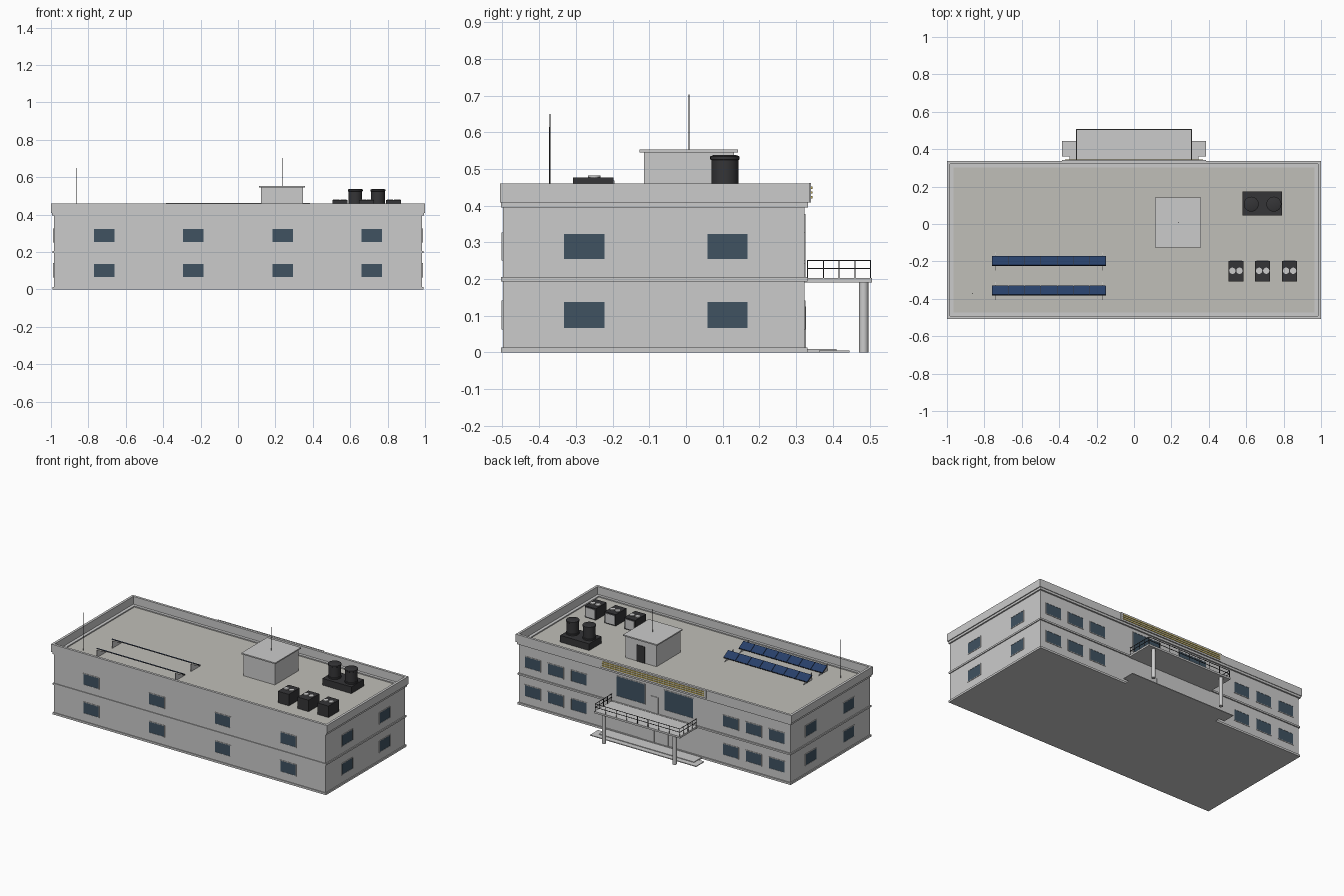
import bpy, bmesh, math
from mathutils import Matrix, Vector

if "Cube" in bpy.data.objects:
    bpy.data.objects.remove(bpy.data.objects["Cube"])


def mat(name, r, g, b):
    m = bpy.data.materials.new(name)
    m.diffuse_color = (r, g, b, 1)
    m.use_nodes = True
    m.node_tree.nodes["Principled BSDF"].inputs["Base Color"].default_value = m.diffuse_color
    return m


GLASS = mat("glass", 0.05, 0.085, 0.12)
ROOF = mat("roof_surface", 0.53, 0.52, 0.48)
DARK = mat("dark_metal", 0.035, 0.035, 0.038)
LIGHT = mat("light_panel", 0.6, 0.6, 0.6)
BLUE = mat("solar_blue", 0.02, 0.05, 0.14)
YELLOW = mat("yellow_trim", 0.55, 0.42, 0.08)


def finish(name, bm, material=None):
    bmesh.ops.recalc_face_normals(bm, faces=bm.faces[:])
    me = bpy.data.meshes.new(name)
    bm.to_mesh(me)
    bm.free()
    ob = bpy.data.objects.new(name, me)
    bpy.context.collection.objects.link(ob)
    if material:
        me.materials.append(material)
    return ob


def boxes(name, items, material=None):
    """One object from boxes given as (x0, x1, y0, y1, z0, z1)."""
    bm = bmesh.new()
    for x0, x1, y0, y1, z0, z1 in items:
        m = Matrix.Translation(((x0 + x1) / 2, (y0 + y1) / 2, (z0 + z1) / 2))
        bmesh.ops.create_cube(bm, size=1, matrix=m @ Matrix.Diagonal((x1 - x0, y1 - y0, z1 - z0, 1)))
    return finish(name, bm, material)


def lathe(name, centres, profile, material=None, sides=24):
    """Turned parts from (radius, z) rings, capped at both ends."""
    bm = bmesh.new()
    for cx, cy in centres:
        rings = [[bm.verts.new((cx + r * math.cos(a), cy + r * math.sin(a), z))
                  for a in (2 * math.pi * i / sides for i in range(sides))] for r, z in profile]
        for lo, hi in zip(rings, rings[1:]):
            for i in range(sides):
                j = (i + 1) % sides
                f = bm.faces.new((lo[i], lo[j], hi[j], hi[i]))
                f.smooth = True
        bm.faces.new(rings[0][::-1])
        bm.faces.new(rings[-1])
    ob = finish(name, bm, material)
    ob.data.set_sharp_from_angle(angle=math.radians(35))
    return ob


def ring(x, y0, y1, t, z0, z1):
    """Four walls around a rectangle."""
    return [(-x, x, y0, y0 + t, z0, z1), (-x, x, y1 - t, y1, z0, z1),
            (-x, -x + t, y0 + t, y1 - t, z0, z1), (x - t, x, y0 + t, y1 - t, z0, z1)]


# Main block, bands, parapet
XB, YF, YB = 0.985, -0.499, 0.323
boxes("building_body", [(-XB, XB, YF, YB, 0, 0.399)])
boxes("base_band", [(-0.991, 0.991, -0.504, 0.331, 0, 0.013)])
boxes("floor_band", [(-0.991, 0.991, -0.504, 0.331, 0.194, 0.205)])
boxes("parapet_lip", ring(0.994, -0.504, 0.333, 0.03, 0.395, 0.409))
boxes("parapet", ring(1.0, -0.507, 0.337, 0.016, 0.409, 0.46))
boxes("roof_deck", [(-0.986, 0.986, -0.493, 0.323, 0.397, 0.402)], ROOF)

# Windows: glass panes with thin frames on all four sides
glass, frames = [], []


def window(side, c, w, z0, z1):
    f, d = 0.004, 0.003

    def put(lst, a, b, za, zb, depth):
        if side in "fb":
            y = YF if side == "f" else YB
            s = -1 if side == "f" else 1
            lst.append((a, b, min(y, y + s * depth), max(y, y + s * depth), za, zb))
        else:
            s = -1 if side == "l" else 1
            lst.append((min(s * XB, s * (XB + depth)), max(s * XB, s * (XB + depth)), a, b, za, zb))
    a, b = c - w / 2, c + w / 2
    put(glass, a, b, z0, z1, 0.0015)
    put(frames, a - f, a, z0 - f, z1 + f, d)
    put(frames, b, b + f, z0 - f, z1 + f, d)
    put(frames, a, b, z0 - f, z0, d)
    put(frames, a, b, z1, z1 + f, d)


for z0, z1 in ((0.067, 0.137), (0.254, 0.323)):
    for x in (-0.715, -0.24, 0.24, 0.715):
        window("f", x, 0.11, z0, z1)
    for y in (-0.277, 0.113):
        window("l", y, 0.11, z0, z1)
        window("r", y, 0.11, z0, z1)
    for x in (0.55, 0.718, 0.886):
        window("b", x, 0.11, z0, z1)
        window("b", -x, 0.11, z0, z1)
for x in (-0.175, 0.175):
    window("b", x, 0.205, 0.245, 0.373)
boxes("window_glass", glass, GLASS)
boxes("window_frames", frames)

# Entrance doors, steps, balcony
boxes("balcony_door", [(-0.026, 0.026, YB, YB + 0.003, 0.203, 0.312)], LIGHT)
boxes("entrance_doors", [(-0.1, -0.002, YB, YB + 0.004, 0.012, 0.125),
                         (0.002, 0.1, YB, YB + 0.004, 0.012, 0.125)], LIGHT)
boxes("entrance_steps", [(-0.345, 0.345, 0.32, 0.37, 0, 0.005),
                         (-0.385, 0.385, 0.362, 0.445, 0, 0.005),
                         (-0.345, 0.345, 0.32, 0.41, 0.004, 0.009)])
boxes("balcony_slab", [(-0.311, 0.311, 0.32, 0.507, 0.191, 0.203)])
lathe("balcony_columns", [(-0.257, 0.484), (0.257, 0.484)], [(0.0125, 0), (0.0125, 0.192)])
t = 0.0014
rails = []
for z in (0.229, 0.251):
    rails.append((-0.308, 0.308, 0.503 - t, 0.503 + t, z - t, z + t))
    rails += [(s * 0.307 - t, s * 0.307 + t, 0.331, 0.503, z - t, z + t) for s in (-1, 1)]
posts = [(-0.307 + i * 0.614 / 8, 0.503) for i in range(9)]
posts += [(s * 0.307, 0.331 + i * 0.043) for s in (-1, 1) for i in range(4)]
rails += [(x - t, x + t, y - t, y + t, 0.202, 0.252) for x, y in posts]
boxes("balcony_railing", rails, DARK)

# Plain fascia board with yellow trim rails
boxes("fascia_board", [(-0.385, 0.385, 0.335, 0.341, 0.409, 0.462)])
boxes("fascia_trim", [(-0.37, 0.37, 0.341, 0.344, z, z + 0.006) for z in (0.42, 0.433, 0.446)], YELLOW)

# Roof access house and masts
boxes("roof_house", [(0.122, 0.348, -0.115, 0.131, 0.4, 0.546)])
boxes("roof_house_slab", [(0.112, 0.358, -0.126, 0.141, 0.545, 0.553)])
boxes("roof_house_door", [(0.207, 0.265, 0.131, 0.134, 0.402, 0.51)], DARK)
lathe("house_mast", [(0.236, 0.008)], [(0.0018, 0.55), (0.0012, 0.703)], DARK, 8)
lathe("roof_mast", [(-0.862, -0.371)], [(0.0022, 0.4), (0.0014, 0.65)], DARK, 8)

# Cooling towers on a plinth
boxes("tower_plinth", [(0.58, 0.79, 0.046, 0.175, 0.4, 0.446)], DARK)
lathe("cooling_towers", [(0.627, 0.106), (0.748, 0.106)],
      [(0.040, 0.445), (0.040, 0.455), (0.037, 0.457), (0.037, 0.524), (0.040, 0.526),
       (0.040, 0.534), (0.03, 0.538)], DARK)

# Condenser units with fans and vent panels
xs = (0.545, 0.688, 0.832)
boxes("condenser_units", [(x - 0.04, x + 0.04, -0.308, -0.197, 0.4, 0.477) for x in xs], DARK)
lathe("condenser_fans", [(x + s * 0.019, -0.25) for x in xs for s in (-1, 1)],
      [(0.017, 0.476), (0.017, 0.482)], LIGHT, 16)
boxes("condenser_vents", [(x - 0.032, x + 0.032, -0.197, -0.195, 0.409, 0.468) for x in xs], LIGHT)

# Solar rows: tilted panels, backing frame and wedge supports
for n, y in enumerate((-0.198, -0.356)):
    tilt = Matrix.Translation((-0.455, y, 0.433)) @ Matrix.Rotation(math.radians(-30), 4, "X")
    w = 0.61 / 7
    p = boxes(f"solar_panels_{n + 1}", [(-0.305 + i * w + 0.0015, -0.305 + (i + 1) * w - 0.0015,
                                         -0.028, 0.028, 0, 0.004) for i in range(7)], BLUE)
    f = boxes(f"solar_frame_{n + 1}", [(-0.305, 0.305, -0.029, 0.029, -0.003, 0.001)], DARK)
    for ob in (p, f):
        ob.data.transform(tilt)
    bm = bmesh.new()
    for x in (-0.74, -0.17):
        prof = [(y - 0.05, 0.4), (y + 0.05, 0.4), (y - 0.05, 0.452)]
        face = bm.faces.new([bm.verts.new((x - 0.0015, a, b)) for a, b in prof])
        ext = bmesh.ops.extrude_face_region(bm, geom=[face])["geom"]
        vs = [v for v in ext if isinstance(v, bmesh.types.BMVert)]
        bmesh.ops.translate(bm, verts=vs, vec=Vector((0.003, 0, 0)))
    finish(f"solar_supports_{n + 1}", bm)
